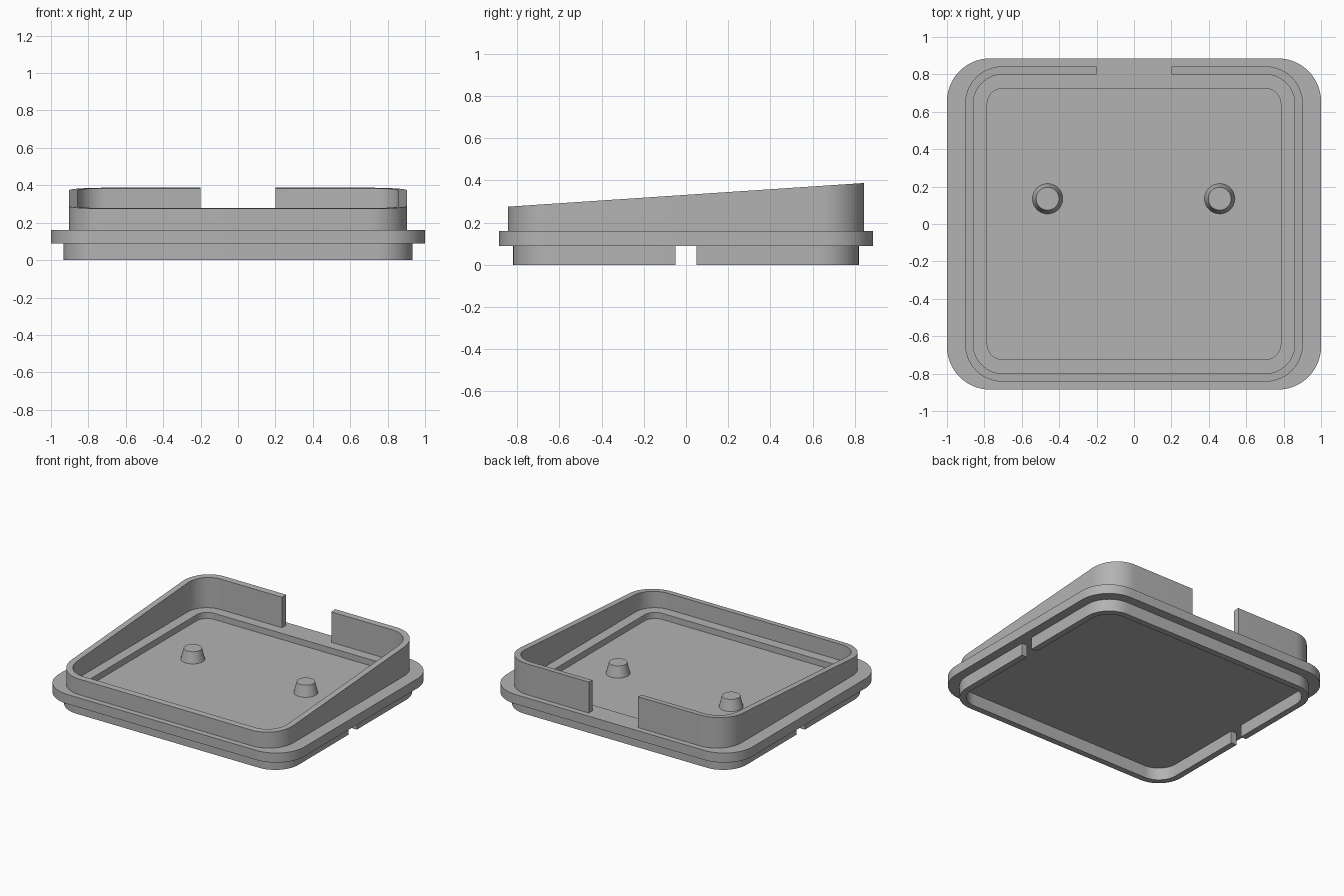
import bpy
import bmesh
from math import sin, cos, pi, radians

cube = bpy.data.objects.get("Cube")
if cube:
    bpy.data.objects.remove(cube)

GREY = bpy.data.materials.new("plain grey")
GREY.use_nodes = True
GREY.diffuse_color = (0.45, 0.45, 0.45, 1)
GREY.node_tree.nodes["Principled BSDF"].inputs["Base Color"].default_value = GREY.diffuse_color

FLOOR_Z, FLANGE_Z, FLANGE_TOP = 0.115, 0.09, 0.16
STEPS = 14


def corner(cx, cy, r, start):
    """Quarter arc running counter-clockwise from the start angle."""
    return [(cx + r * cos(start + i * pi / 2 / STEPS),
             cy + r * sin(start + i * pi / 2 / STEPS)) for i in range(STEPS + 1)]


def outline(hx, hy, r, corners=(0, 1, 2, 3)):
    """Rounded rectangle, or only the listed corners of it."""
    signs = [(1, 1), (-1, 1), (-1, -1), (1, -1)]
    pts = []
    for k in corners:
        sx, sy = signs[k]
        pts += corner(sx * (hx - r), sy * (hy - r), r, k * pi / 2)
    return pts


def finish(bm, name):
    bmesh.ops.recalc_face_normals(bm, faces=bm.faces)
    mesh = bpy.data.meshes.new(name)
    bm.to_mesh(mesh)
    bm.free()
    mesh.materials.append(GREY)
    ob = bpy.data.objects.new(name, mesh)
    bpy.context.collection.objects.link(ob)
    bpy.ops.object.select_all(action='DESELECT')
    ob.select_set(True)
    bpy.context.view_layer.objects.active = ob
    bpy.ops.object.shade_smooth_by_angle(angle=radians(30))
    return ob


def skin(name, rings, closed_path, closed_section):
    """Join equal-length rings of 3D points; cap whatever stays open."""
    bm = bmesh.new()
    loops = [[bm.verts.new(p) for p in ring] for ring in rings]
    n, m = len(loops[0]), len(loops)
    for a in range(m if closed_section else m - 1):
        la, lb = loops[a], loops[(a + 1) % m]
        for i in range(n if closed_path else n - 1):
            j = (i + 1) % n
            bm.faces.new((la[i], la[j], lb[j], lb[i]))
    if closed_section and not closed_path:
        for i in (0, n - 1):
            bm.faces.new([loop[i] for loop in loops])
    if not closed_section:
        bm.faces.new(loops[0])
        bm.faces.new(loops[-1])
    return finish(bm, name)


def at(pts, height):
    return [(x, y, height(x, y)) for x, y in pts]


def flat(z):
    return lambda x, y: z


def slope(x, y):
    return 0.331 + 0.0664 * y


# Base plate with wide flange and shallow recessed floor
edge = outline(1.0, 0.885, 0.23)
recess = outline(0.785, 0.725, 0.085)
skin("base_plate", [at(edge, flat(FLANGE_Z)), at(edge, flat(FLANGE_TOP)),
                    at(recess, flat(FLANGE_TOP)), at(recess, flat(FLOOR_Z))], True, False)

# Upper wall with sloping top, open in the middle of the back
def wall_path(inset):
    hy = 0.843 - inset
    pts = outline(0.903 - inset, hy, 0.2 - inset, (1, 2, 3, 0))
    return [(-0.2, hy)] + pts + [(0.2, hy)]


outer, inner = wall_path(0), wall_path(0.044)
skin("upper_wall", [at(outer, flat(FLANGE_TOP)), at(outer, slope),
                    at(inner, slope), at(inner, flat(FLANGE_TOP))], False, True)

# Lower skirt in two halves, with a notch on the left and right sides
def skirt_path(inset, side):
    hx = 0.933 - inset
    pts = outline(hx, 0.818 - inset, 0.19 - inset, (0, 1))
    pts = [(hx, 0.05)] + pts + [(-hx, 0.05)]
    return [(x, side * y) for x, y in pts]


for name, side in (("back_skirt", 1), ("front_skirt", -1)):
    outer, inner = skirt_path(0, side), skirt_path(0.045, side)
    skin(name, [at(outer, flat(0)), at(outer, flat(FLANGE_Z)),
                at(inner, flat(FLANGE_Z)), at(inner, flat(0))], False, True)

# Two tapered pegs on the floor
for name, x in (("right_peg", -0.462), ("left_peg", 0.458)):
    bm = bmesh.new()
    bmesh.ops.create_cone(bm, cap_ends=True, segments=40, radius1=0.081, radius2=0.061, depth=0.08)
    bmesh.ops.translate(bm, verts=bm.verts, vec=(x, 0.135, FLOOR_Z + 0.04))
    finish(bm, name)
